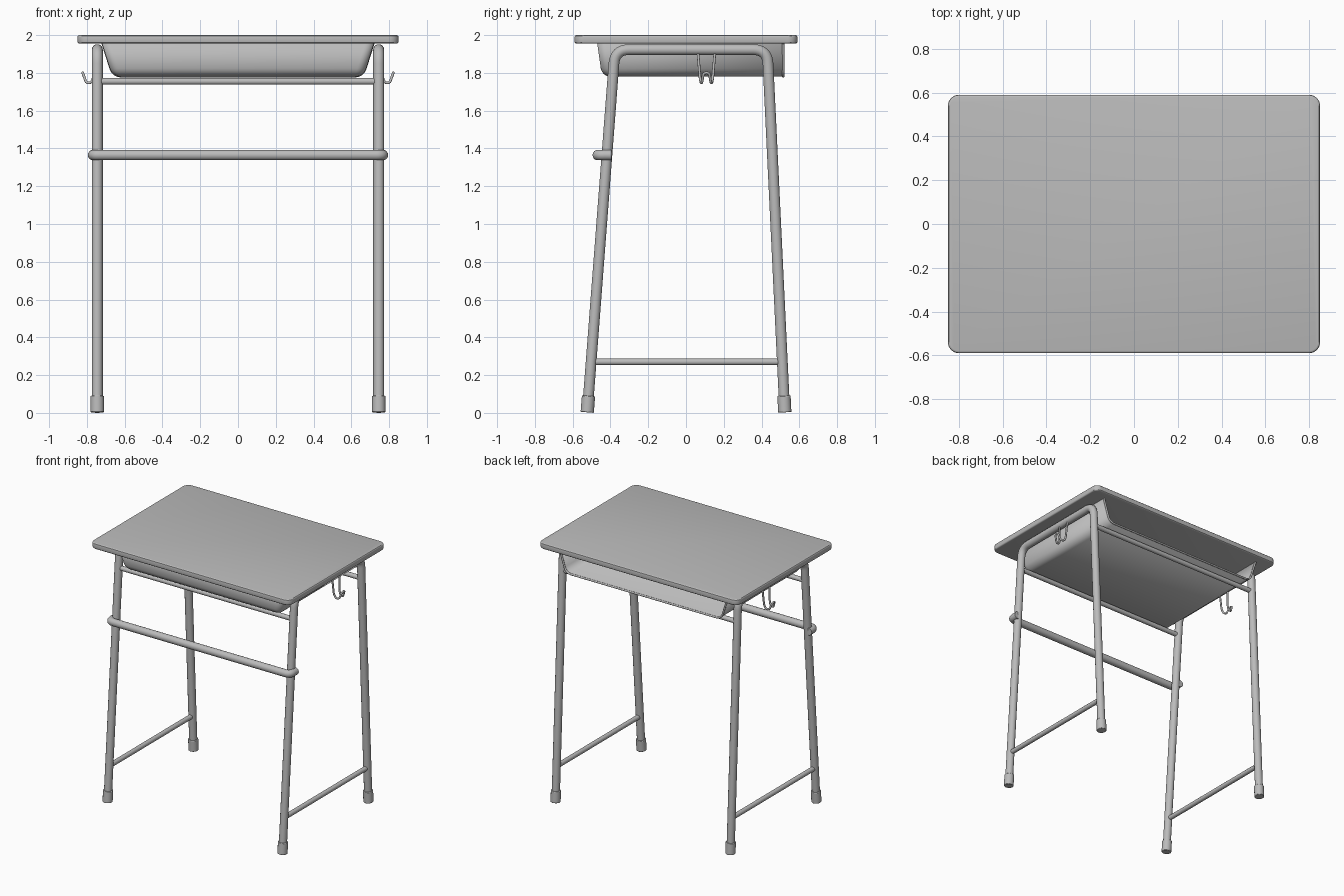
import bpy, bmesh
from mathutils import Vector

cube = bpy.data.objects.get("Cube")
if cube:
    bpy.data.objects.remove(cube, do_unlink=True)

GREY = (0.5, 0.5, 0.5, 1)
grey = bpy.data.materials.new("plain grey")
grey.use_nodes = True
grey.diffuse_color = GREY
grey.node_tree.nodes["Principled BSDF"].inputs["Base Color"].default_value = GREY


def select(ob):
    bpy.ops.object.select_all(action='DESELECT')
    ob.select_set(True)
    bpy.context.view_layer.objects.active = ob


def add_object(name, data):
    ob = bpy.data.objects.new(name, data)
    bpy.context.collection.objects.link(ob)
    data.materials.append(grey)
    select(ob)
    return ob


def fillet(points, radius, steps=8):
    """Round the inner corners of a path."""
    pts = [Vector(p) for p in points]
    out = [pts[0]]
    for a, b, c in zip(pts, pts[1:], pts[2:]):
        reach = min(radius, (a - b).length * 0.49, (c - b).length * 0.49)
        p = b + (a - b).normalized() * reach
        q = b + (c - b).normalized() * reach
        for i in range(steps + 1):
            t = i / steps
            out.append(p * (1 - t) ** 2 + b * 2 * t * (1 - t) + q * t ** 2)
    return out + [pts[-1]]


def tube(name, points, radius, bend=0, mirrored=False, bevel=0):
    """Round bar along a path, optionally repeated on the other side."""
    path = fillet(points, bend) if bend else [Vector(p) for p in points]
    curve = bpy.data.curves.new(name, 'CURVE')
    curve.dimensions = '3D'
    curve.bevel_depth = radius
    curve.bevel_resolution = 5
    curve.use_fill_caps = True
    spline = curve.splines.new('POLY')
    spline.points.add(len(path) - 1)
    for point, co in zip(spline.points, path):
        point.co = (*co, 1)
    ob = add_object(name, curve)
    bpy.ops.object.convert(target='MESH')
    ob = bpy.context.object
    bm = bmesh.new()
    bm.from_mesh(ob.data)
    bmesh.ops.remove_doubles(bm, verts=bm.verts, dist=0.0001)
    bmesh.ops.recalc_face_normals(bm, faces=bm.faces)
    bm.to_mesh(ob.data)
    bm.free()
    bpy.ops.object.shade_smooth_by_angle()
    if bevel:
        mod = ob.modifiers.new("rounded rim", 'BEVEL')
        mod.width, mod.segments, mod.limit_method = bevel, 2, 'ANGLE'
    if mirrored:
        ob.modifiers.new("other side", 'MIRROR')
    return ob


# Table top: slab with rounded corners and softened edges
bm = bmesh.new()
bmesh.ops.create_cube(bm, size=1)
for v in bm.verts:
    v.co = (v.co.x * 1.7, v.co.y * 1.18, 1.9775 + v.co.z * 0.045)
upright = [e for e in bm.edges if abs(e.verts[0].co.z - e.verts[1].co.z) > 0.01]
bmesh.ops.bevel(bm, geom=upright, offset=0.05, segments=8, profile=0.5, affect='EDGES')
rims = [e for e in bm.edges if abs(e.verts[0].co.z - e.verts[1].co.z) < 0.001
        and len(e.link_faces) == 2 and e.calc_face_angle() > 1]
bmesh.ops.bevel(bm, geom=rims, offset=0.01, segments=3, profile=0.5, affect='EDGES')
mesh = bpy.data.meshes.new("table_top")
bm.to_mesh(mesh)
bm.free()
add_object("table_top", mesh)
bpy.ops.object.shade_smooth_by_angle()

# Book tray: tapered shell, open at the back and under the top
TOP, FLOOR, BACK = 1.956, 1.78, 0.515
bm = bmesh.new()
bmesh.ops.create_cube(bm, size=2)
for v in bm.verts:
    high, rear = v.co.z > 0, v.co.y > 0
    x = 0.72 if high else 0.665
    y = BACK if rear else (-0.47 if high else -0.445)
    v.co = (x if v.co.x > 0 else -x, y, TOP if high else FLOOR)
bm.normal_update()
bmesh.ops.delete(bm, geom=[f for f in bm.faces if f.normal.z > 0.9 or f.normal.y > 0.9],
                 context='FACES')
folds = [e for e in bm.edges if len(e.link_faces) == 2]
bmesh.ops.bevel(bm, geom=folds, offset=0.045, segments=6, profile=0.5, affect='EDGES')
mesh = bpy.data.meshes.new("book_tray")
bm.to_mesh(mesh)
bm.free()
tray = add_object("book_tray", mesh)
bpy.ops.object.shade_smooth_by_angle()
shell = tray.modifiers.new("sheet", 'SOLIDIFY')
shell.thickness, shell.offset = 0.008, -1
tube("tray_rim", [(-0.716, BACK, TOP), (-0.661, BACK, FLOOR + 0.003),
                  (0.661, BACK, FLOOR + 0.003), (0.716, BACK, TOP)], 0.007, bend=0.045)

# Side frames: one bent tube for each pair of legs
SIDE = 0.745


def front_y(z):
    return -0.523 + 0.0765 * z


def back_y(z):
    return 0.523 - 0.048 * z


BAR_Z = 1.923
tube("leg_frame", [(SIDE, front_y(0.02), 0.02), (SIDE, front_y(BAR_Z), BAR_Z),
                   (SIDE, back_y(BAR_Z), BAR_Z), (SIDE, back_y(0.02), 0.02)],
     0.029, bend=0.075, mirrored=True)
for name, leg in (("front", front_y), ("back", back_y)):
    tube(name + "_foot_cap", [(SIDE, leg(0), 0.003), (SIDE, leg(0.09), 0.09)],
         0.036, mirrored=True, bevel=0.005)
    # Cross bar carrying the tray
    tube(name + "_tray_bar", [(-SIDE, leg(1.755), 1.755), (SIDE, leg(1.755), 1.755)], 0.018)

# Low bar between the legs of each side
tube("side_bar", [(SIDE, front_y(0.27), 0.27), (SIDE, back_y(0.27), 0.27)],
     0.018, mirrored=True)

# Front bar wrapping round the front legs
tube("front_bar", [(-0.767, -0.395, 1.365), (-0.767, -0.467, 1.365),
                   (0.767, -0.467, 1.365), (0.767, -0.395, 1.365)], 0.028, bend=0.034)

# Bag hooks: a wire loop hanging from each top side bar
MID = 0.108
half = [(0.757, 0.045, 1.91), (0.765, 0.034, 1.775), (0.778, 0.029, 1.747),
        (0.803, 0.024, 1.747), (0.822, 0.015, 1.8)]
loop = [(x, MID - d, z) for x, d, z in half] + [(x, MID + d, z) for x, d, z in reversed(half)]
tube("bag_hook", loop, 0.007, bend=0.02, mirrored=True)
